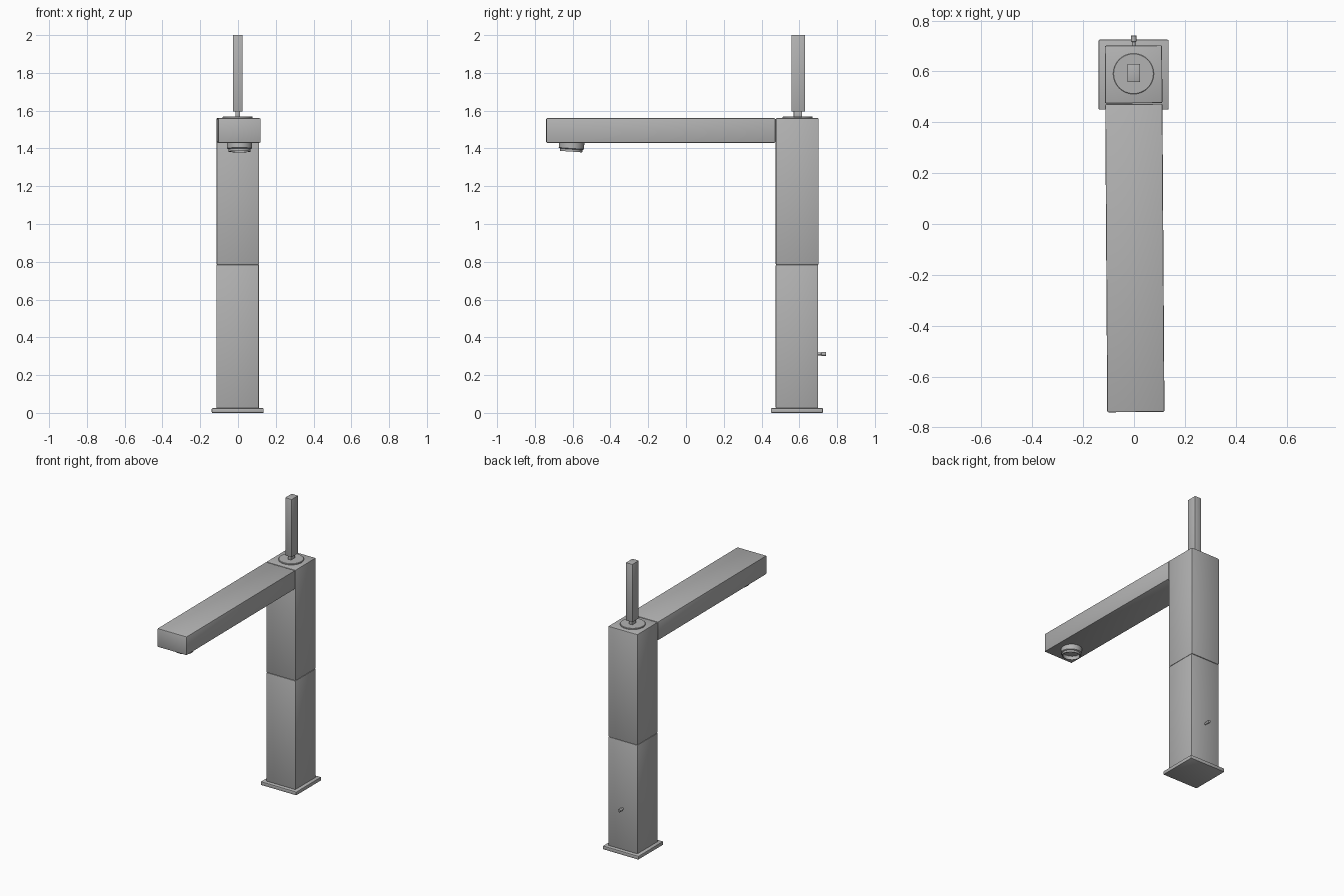
import bpy, bmesh, math
from mathutils import Matrix, Vector

cube = bpy.data.objects.get("Cube")
if cube:
    bpy.data.objects.remove(cube, do_unlink=True)

# One brushed grey metal for the whole tap
metal = bpy.data.materials.new("grey metal")
metal.use_nodes = True
GREY = (0.45, 0.45, 0.45, 1)
metal.diffuse_color = GREY
metal.node_tree.nodes["Principled BSDF"].inputs["Base Color"].default_value = GREY

AXIS = Vector((-0.0015, 0.588, 0))      # centre line of the column
# The upper body is swivelled very slightly on the column
SWIVEL = (Matrix.Translation(AXIS) @ Matrix.Rotation(math.radians(0.38), 4, 'Z')
          @ Matrix.Translation(-AXIS))


def finish(name, bm, matrix):
    bmesh.ops.recalc_face_normals(bm, faces=bm.faces)
    mesh = bpy.data.meshes.new(name)
    bm.to_mesh(mesh)
    bm.free()
    mesh.materials.append(metal)
    obj = bpy.data.objects.new(name, mesh)
    bpy.context.collection.objects.link(obj)
    obj.matrix_world = matrix
    bpy.context.view_layer.objects.active = obj
    for other in bpy.context.selected_objects:
        other.select_set(False)
    obj.select_set(True)
    bpy.ops.object.shade_smooth_by_angle(angle=math.radians(30))
    return obj


def box(name, low, high, bevel, matrix=Matrix()):
    """Box between two corners with softened edges."""
    low, high = Vector(low), Vector(high)
    bm = bmesh.new()
    bmesh.ops.create_cube(bm, size=1)
    for v in bm.verts:
        v.co = Vector(v.co[i] * (high[i] - low[i]) for i in range(3)) + (low + high) / 2
    bmesh.ops.bevel(bm, geom=bm.edges[:], offset=bevel, segments=2,
                    profile=0.5, affect='EDGES')
    return finish(name, bm, matrix)


def lathe(name, profile, matrix, steps=48):
    """Spin a radius/height profile about the local z axis."""
    bm = bmesh.new()
    verts = [bm.verts.new((r, 0, z)) for r, z in profile]
    edges = [bm.edges.new(pair) for pair in zip(verts, verts[1:])]
    bmesh.ops.spin(bm, geom=verts + edges, cent=(0, 0, 0), axis=(0, 0, 1),
                   angle=math.tau, steps=steps)
    bmesh.ops.remove_doubles(bm, verts=bm.verts, dist=1e-5)
    return finish(name, bm, matrix)


# Foot and two-part column
box("base_plate", (-0.139, 0.45, 0), (0.136, 0.725, 0.025), 0.004)
box("lower_column", (-0.114, 0.475, 0.024), (0.111, 0.70, 0.785), 0.004)
box("upper_column", (-0.114, 0.475, 0.785), (0.111, 0.702, 1.56), 0.005, SWIVEL)

# Spout arm and the hollow aerator below its tip
box("spout", (-0.114, -0.74, 1.43), (0.111, 0.472, 1.56), 0.005, SWIVEL)
lathe("aerator", [(0, 0.02), (0.067, 0.02), (0.067, -0.030), (0.059, -0.034),
                  (0.059, -0.047), (0.053, -0.047), (0.053, -0.022), (0, -0.022)],
      Matrix.Translation((0.008, -0.605, 1.43)) @ Matrix.Rotation(math.radians(-4), 4, 'X'))

# Handle: cap disc, stem and lever
lathe("handle_cap", [(0, 0), (0.08, 0), (0.08, 0.012), (0.078, 0.014), (0, 0.014)],
      Matrix.Translation((-0.002, 0.591, 1.554)))
box("handle_stem", (-0.014, 0.570, 1.56), (0.011, 0.614, 1.60), 0.002)
box("handle_lever", (-0.026, 0.558, 1.595), (0.024, 0.630, 2.0), 0.002)

# Small pull knob on the back of the column
lathe("back_knob", [(0, -0.01), (0.007, -0.01), (0.007, 0.016), (0.0105, 0.018),
                    (0.0105, 0.040), (0.009, 0.042), (0, 0.042)],
      Matrix.Translation((-0.001, 0.70, 0.312)) @ Matrix.Rotation(math.radians(-90), 4, 'X'),
      steps=24)
